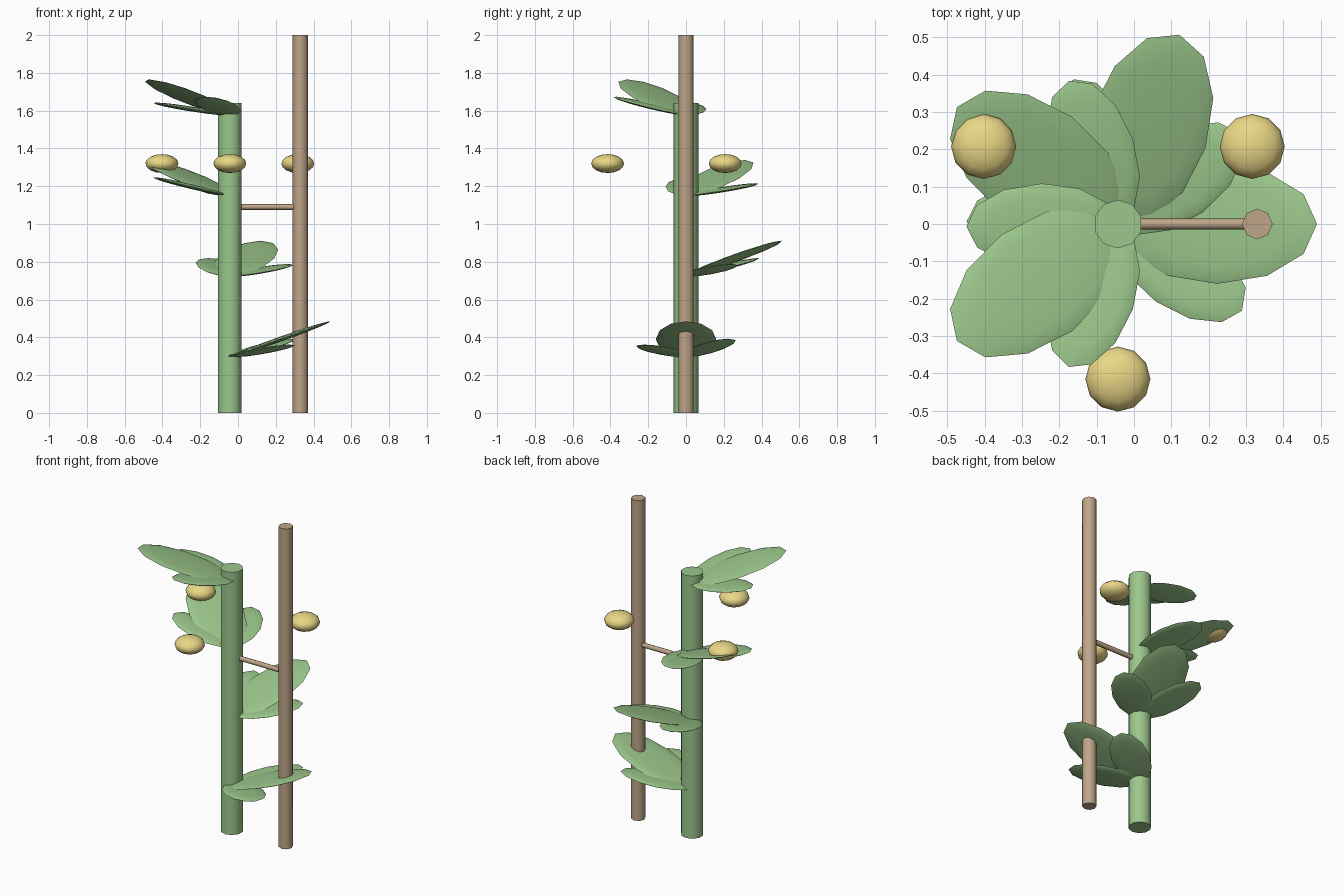
import bpy
from math import radians, cos, sin, pi
from mathutils import Matrix, Vector

if "Cube" in bpy.data.objects:
    bpy.data.objects.remove(bpy.data.objects["Cube"])

STEM_X = -0.043


def material(name, color):
    m = bpy.data.materials.new(name)
    m.diffuse_color = (*color, 1)
    m.use_nodes = True
    m.node_tree.nodes["Principled BSDF"].inputs["Base Color"].default_value = m.diffuse_color
    return m


GREEN = material("leaf_green", (0.33, 0.57, 0.26))
WOOD = material("cane_wood", (0.52, 0.38, 0.25))
YELLOW = material("blossom_yellow", (0.82, 0.68, 0.24))


def finish(name, mat):
    ob = bpy.context.object
    ob.name = name
    ob.data.materials.append(mat)
    bpy.ops.object.shade_smooth_by_angle(angle=radians(50))
    return ob


def rod(name, start, end, radius, sides, mat):
    a, b = Vector(start), Vector(end)
    bpy.ops.mesh.primitive_cylinder_add(
        vertices=sides, radius=radius, depth=(b - a).length, location=(a + b) / 2,
        rotation=(b - a).to_track_quat('Z', 'Y').to_euler())
    return finish(name, mat)


def ellipsoid(name, matrix, size, mat):
    bpy.ops.mesh.primitive_uv_sphere_add(segments=12, ring_count=8, radius=1)
    ob = bpy.context.object
    ob.data.transform(matrix @ Matrix.Diagonal((*size, 1)))
    return finish(name, mat)


# Stem, support cane and the tie between them
rod("stem", (STEM_X, 0, 0), (STEM_X, 0, 1.64), 0.065, 10, GREEN)
rod("cane", (0.33, 0, 0), (0.33, 0, 2), 0.041, 8, WOOD)
rod("tie", (STEM_X, 0, 1.09), (0.33, 0, 1.09), 0.015, 8, WOOD)

# Leaf clusters spiralling up the stem, three leaflets each:
# yaw offset, length, half width, pitch
LEAFLETS = [("middle", 0, 0.565, 0.16, 19.5),
            ("left", 35, 0.416, 0.112, 13.3),
            ("right", -35, 0.41, 0.112, 8.9)]
for k in range(4):
    base = Matrix.Translation((STEM_X, 0, 0.296 + 0.427 * k))
    for side, yaw, length, width, pitch in LEAFLETS:
        m = (base @ Matrix.Rotation(radians(72 * k + yaw), 4, 'Z')
             @ Matrix.Rotation(radians(-pitch), 4, 'Y')
             @ Matrix.Translation((length / 2, 0, 0)))
        ellipsoid(f"leaf_{k + 1}_{side}", m, (length / 2, width, 0.013), GREEN)

# Three flattened blossoms around the stem
for i in range(3):
    a = -pi / 2 + i * 2 * pi / 3
    pos = (STEM_X + 0.415 * cos(a), 0.415 * sin(a), 1.32)
    ellipsoid(f"blossom_{i + 1}", Matrix.Translation(pos), (0.087, 0.087, 0.05), YELLOW)
